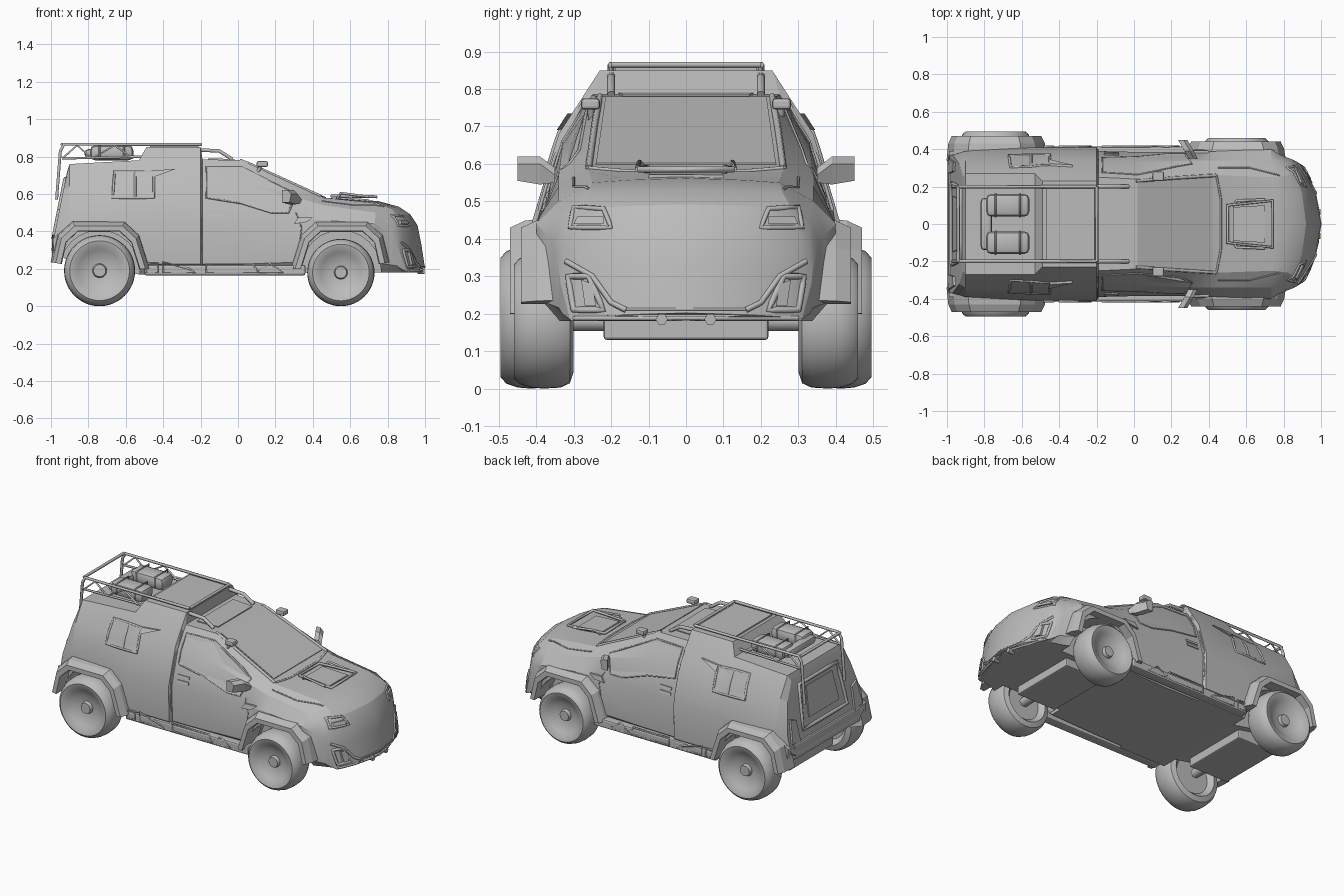
import bpy, bmesh, math
from mathutils import Vector
from mathutils.bvhtree import BVHTree

if "Cube" in bpy.data.objects:
    bpy.data.objects.remove(bpy.data.objects["Cube"], do_unlink=True)

grey = bpy.data.materials.new("body_grey")
grey.use_nodes = True
grey.diffuse_color = (.5, .5, .5, 1)
grey.node_tree.nodes["Principled BSDF"].inputs["Base Color"].default_value = (.5, .5, .5, 1)
SIDES = (("left", 1), ("right", -1))


def add_object(name, data):
    obj = bpy.data.objects.new(name, data)
    bpy.context.collection.objects.link(obj)
    if not data.materials:
        data.materials.append(grey)
    return obj


def smooth(obj, degrees):
    bpy.ops.object.select_all(action='DESELECT')
    obj.select_set(True)
    bpy.context.view_layer.objects.active = obj
    bpy.ops.object.shade_smooth_by_angle(angle=math.radians(degrees))


def from_bmesh(name, bm):
    bmesh.ops.recalc_face_normals(bm, faces=bm.faces)
    mesh = bpy.data.meshes.new(name)
    bm.to_mesh(mesh)
    bm.free()
    return add_object(name, mesh)


def baked(obj):
    graph = bpy.context.evaluated_depsgraph_get()
    return bpy.data.meshes.new_from_object(obj.evaluated_get(graph))


def loft(name, rings, closed=False, caps=True):
    """Skin a list of equal rings; closed joins the last ring to the first."""
    bm = bmesh.new()
    rows = [[bm.verts.new(p) for p in ring] for ring in rings]
    n = len(rows[0])
    pairs = list(zip(rows, rows[1:])) + ([(rows[-1], rows[0])] if closed else [])
    for a, b in pairs:
        for i in range(n if caps else n - 1):
            j = (i + 1) % n
            bm.faces.new((a[i], a[j], b[j], b[i]))
    if caps and not closed:
        bm.faces.new(rows[0])
        bm.faces.new(rows[-1])
    return from_bmesh(name, bm)


def box(name, low, high, bevel=.008, taper=1):
    bm = bmesh.new()
    low, high = Vector(low), Vector(high)
    bmesh.ops.create_cube(bm, size=1)
    for v in bm.verts:
        if v.co.z > 0:
            v.co.x *= taper
            v.co.y *= taper
        v.co = (low + high) / 2 + v.co * (high - low)
    if bevel:
        bmesh.ops.bevel(bm, geom=bm.edges[:], offset=bevel, segments=2, affect='EDGES', profile=.5)
    return from_bmesh(name, bm)


def tube(name, points, radius=.007, cyclic=False):
    curve = bpy.data.curves.new(name, 'CURVE')
    curve.dimensions = '3D'
    curve.bevel_depth = radius
    curve.bevel_resolution = 1
    curve.use_fill_caps = True
    spline = curve.splines.new('POLY')
    spline.points.add(len(points) - 1)
    for point, co in zip(spline.points, points):
        point.co = (*co, 1)
    spline.use_cyclic_u = cyclic
    helper = add_object(name + "_path", curve)
    mesh = baked(helper)
    bpy.data.objects.remove(helper)
    return add_object(name, mesh)


# Hull stations: x, roof z, roof half width, shoulder z, width, belt z, width, floor z
STATIONS = [
    (-.97, .72, .25, .62, .32, .44, .37, .30), (-.9, .76, .27, .64, .34, .46, .39, .24),
    (-.53, .78, .27, .65, .35, .45, .41, .17), (-.49, .85, .23, .68, .34, .45, .41, .17),
    (-.2, .85, .23, .68, .34, .45, .41, .17), (-.19, .785, .25, .66, .33, .45, .39, .17),
    (.02, .78, .24, .65, .33, .45, .385, .17), (.35, .63, .26, .57, .34, .46, .385, .18),
    (.46, .58, .26, .54, .34, .46, .39, .18), (.75, .55, .25, .5, .34, .44, .4, .18),
    (.86, .52, .26, .47, .33, .41, .37, .18), (.92, .48, .28, .44, .33, .38, .355, .18),
    (.96, .42, .3, .39, .33, .36, .345, .18), (.98, .32, .28, .31, .32, .28, .335, .18),
    (1, .19, .28, .188, .3, .185, .31, .18)]


def hull_ring(x, zt, wt, zm, wm, zk, wk, zb):
    crown = .012 if x > .47 else 0
    half = [(wt * .6, zt + crown * .6), (wt, zt), (wm, zm), (wk, zk),
            (wk - .005, zb + .2 * (zk - zb)), (wk - .05, zb)]
    loop = [(0, zt + crown)] + half + [(0, zb)] + [(-y, z) for y, z in reversed(half)]
    bend = min(max((x - .72) / .25, 0), 1)
    lean = .2 if x < -.95 else 0
    return [(x - bend * y * y + lean * (z - .44), y, z) for y, z in loop]


hull = loft("hull", [hull_ring(*s) for s in STATIONS])
bm = bmesh.new()
bm.from_mesh(hull.data)
tree = BVHTree.FromBMesh(bm)
bm.free()
OUT = {"left": (0, 1, 0), "right": (0, -1, 0), "nose": (1, 0, 0), "tail": (-1, 0, 0), "top": (0, 0, 1)}


def project(view, a, b):
    """Point on the hull skin seen at (a, b) from the given direction."""
    out = Vector(OUT[view])
    p = Vector((a, 0, b)) if out.y else Vector((0, a, b)) if out.x else Vector((a, b, 0))
    return tree.ray_cast(p + out * 3, -out)[0] or tree.find_nearest(p + out)[0]


def panel(name, view, outline, lift=.006):
    """Thin raised plate following the hull."""
    out = Vector(OUT[view])
    skin = [project(view, *p) for p in outline]
    return loft(name, [[p - out * .01 for p in skin], [p + out * lift for p in skin]])


def trim(name, view, outline, radius=.005, cyclic=True, steps=4):
    """Moulding laid on the hull."""
    ends = outline[1:] + (outline[:1] if cyclic else [])
    path = [project(view, *(Vector(a).lerp(Vector(b), i / steps)))
            for a, b in zip(outline, ends) for i in range(steps)]
    if not cyclic:
        path.append(project(view, *outline[-1]))
    return tube(name, path, radius, cyclic)


def lathe(name, x, z, profile, side, count=48):
    rings = [[(x + r * math.cos(t), side * y, z + r * math.sin(t)) for r, y in profile]
             for t in (math.tau * i / count for i in range(count))]
    return loft(name, rings, closed=True, caps=False)


# Wheels: hub, dished face, rounded tyre, inner wall (radius scale, inset from outer side)
WHEEL = [(.001, .025), (.17, .025), (.2, .045), (.4, .04), (.6, .02), (.74, .004), (.84, 0), (.93, .015),
         (.985, .045), (1, .08), (.985, .125), (.92, .15), (.75, .16), (.6, .13), (.001, .13)]
# Flare outline around a wheel centre, front to rear
ARCH = [(.23, .04), (.2, .17), (.13, .235), (-.12, .235), (-.19, .17), (-.24, .01)]
AXLES = (("front", .55, .18, .46, .44), ("rear", -.74, .19, .495, .47))

for end, x, r, outer, flare in AXLES:
    for side, s in SIDES:
        wheel = lathe(f"{end}_{side}_wheel", x, r, [(k * r, outer - d) for k, d in WHEEL], s)
        smooth(wheel, 40)
        # Wheel well cut from the hull
        cutter = lathe("well_cutter", x, .19, [(.001, .6), (.215, .6), (.215, .26), (.001, .26)], s, 24)
        cutter.hide_render = True
        cut = hull.modifiers.new("well", 'BOOLEAN')
        cut.operation, cut.solver, cut.object = 'DIFFERENCE', 'EXACT', cutter
        hull.data = baked(hull)
        hull.modifiers.clear()
        bpy.data.objects.remove(cutter)
        # Angular flare
        m = -1 if end == "rear" else 1
        rings = [[(x + m * a * k, s * y, .19 + b * k) for k, y in
                  ((1.14, .34), (1.1, flare - .04), (1.02, flare), (.9, flare), (.88, .3))] for a, b in ARCH]
        loft(f"{end}_{side}_fender", rings)
    tube(f"{end}_axle", [(x, -.34, r), (x, .34, r)], .03)
    box(f"{end}_skid", (x - .14, -.22, .13), (x + .14, .22, .22))
smooth(hull, 22)

# Glazing, doors, sills and side fittings
for side, s in SIDES:
    window = [(-.17, .745), (.02, .745), (.31, .6), (.27, .5), (.18, .5), (.02, .55), (-.17, .58)]
    panel(side + "_door_window", side, window, .003)
    trim(side + "_window_frame", side, window)
    trim(side + "_door_seam", side, [(-.195, .76), (-.195, .2)], .005, False)
    trim(side + "_front_door_seam", side, [(.31, .5), (.34, .42), (.31, .2)], .003, False)
    trim(side + "_windscreen_pillar", "top", [(.01, s * .23), (.2, s * .245), (.44, s * .26)], .009, False)
    rear = [(-.67, .58), (-.66, .72), (-.45, .72), (-.45, .58)]
    panel(side + "_rear_window", side, rear, .004)
    trim(side + "_rear_window_frame", side, rear, .007)
    trim(side + "_rear_window_bar", side, [(-.55, .72), (-.55, .58)], .007, False)
    panel(side + "_window_fin", side, [(-.45, .725), (-.33, .735), (-.45, .69)], .012)
    for x, z in ((-.12, .51), (-.12, .48)):
        panel(side + "_door_handle", side, [(x - .04, z), (x + .04, z), (x + .04, z + .015), (x - .04, z + .015)])
    panel(side + "_fender_vent", side, [(.3, .44), (.37, .45), (.4, .475), (.32, .475)], .012)
    box(side + "_sill", (-.5, s * .385 - .03, .165), (.36, s * .385 + .03, .22), .01)
    for shape in ([(-.17, .18), (-.17, .225), (.08, .225), (.11, .18)], [(.1, .18), (.17, .23), (.24, .18)],
                  [(-.4, .18), (-.4, .235), (-.26, .2), (-.23, .18)], [(-.49, .18), (-.48, .23), (-.43, .23), (-.43, .18)]):
        tube(side + "_sill_frame", [(x, s * .414, z) for x, z in shape], .006, True)
    # Mirror and roof spotlight
    loft(side + "_mirror", [[(x + dx, s * y, z) for x, z in ((0, lo), (.04, lo), (.05, hi - .02), (.03, hi), (0, hi))]
                            for y, dx, lo, hi in ((.35, .29, .55, .59), (.39, .27, .545, .62), (.45, .235, .555, .62))])
    box(side + "_spotlight", (.1, s * .255 - .025, .745), (.16, s * .255 + .025, .775))
    tube(side + "_spotlight_stem", [(.12, s * .255, .75), (.1, s * .25, .7)], .01)
    # Headlight and fog lamp housing
    lamp = [(s * .2, .43), (s * .31, .43), (s * .3, .485), (s * .22, .48)]
    trim(side + "_headlight_frame", "nose", lamp, .007)
    panel(side + "_headlight", "nose", [(s * .22, .44), (s * .3, .44), (s * .29, .46), (s * .22, .46)], .012)
    fog = [(s * .22, .21), (s * .3, .21), (s * .315, .3), (s * .26, .3)]
    trim(side + "_fog_frame", "nose", fog, .009)
    panel(side + "_fog_lamp", "nose", [(s * .24, .22), (s * .27, .22), (s * .28, .29), (s * .25, .28)], .012)
    trim(side + "_bumper_corner", "nose", [(s * .32, .34), (s * .25, .3), (s * .2, .23), (s * .16, .21)], .008, False)
    trim(side + "_hood_seam", "top", [(.45, s * .3), (.62, s * .3), (.78, s * .26)], .004, False)
    # Tail lamp and rear bumper end
    panel(side + "_tail_lamp", "tail", [(s * .27, .36), (s * .35, .38), (s * .33, .52), (s * .28, .5)], .012)
    loft(side + "_bumper_end", [[(x, s * y, z) for x, z in ((-.985, .3), (-.99, .36), (-.94, .4), (-.93, .27))]
                                for y in (.3, .39)])

# Windscreen, hood hatch and bumpers
panel("windscreen", "top", [(.03, -.215), (.03, .215), (.42, .24), (.42, -.24)], .004)
trim("cowl", "top", [(.44, -.26), (.465, -.13), (.465, .13), (.44, .26)], .006, False)
panel("hood_hatch", "top", [(.53, -.09), (.53, .09), (.7, .1), (.7, -.1)], .009)
tube("hood_frame", [(.5, -.1, .59), (.74, -.125, .585), (.74, .125, .585), (.5, .1, .59)], .009, True)
for s in (1, -1):
    tube("hood_prong", [(.53, s * .1, .575), (.55, s * .125, .605), (.7, s * .13, .585)], .007)
    tube("tow_eye", [(.96, s * .065, .185), (.998, s * .065, .185)], .016)
trim("bumper_lip", "nose", [(-.3, .188), (.3, .188)], .007, False, 12)
trim("bumper_crease", "nose", [(-.16, .212), (.16, .212)], .004, False, 8)
box("rear_bumper", (-.995, -.33, .27), (-.93, .33, .37), .012)

# Tailgate
gate = [(-.22, .42), (.22, .42), (.19, .68), (-.19, .68)]
trim("tailgate_frame", "tail", gate, .012)
panel("tailgate_window", "tail", [(-.15, .47), (.15, .47), (.13, .65), (-.13, .65)])

# Roof rack
for side, s in SIDES:
    y = s * .2
    tube(side + "_rack_rail", [(-.97, y, .57), (-.95, y, .83), (-.93, y, .865), (-.2, y, .865)], .009)
    tube(side + "_rack_lower_rail", [(-.94, y, .79), (-.5, y, .8)], .007)
    tube(side + "_rack_braces", [(-.94, y, .79), (-.86, y, .86), (-.78, y, .79), (-.66, y, .86), (-.56, y, .79)], .006)
    tube(side + "_front_roof_bar", [(-.2, y, .835), (-.1, y, .83), (-.03, y, .785)], .011)
for x in (-.94, -.2):
    tube("rack_crossbar", [(x, -.2, .865), (x, .2, .865)], .009)
panel("roof_panel", "top", [(-.47, -.19), (-.47, .19), (-.21, .19), (-.21, -.19)], .009)
panel("roof_hatch", "top", [(-.16, -.18), (-.16, .18), (-.02, .17), (-.02, -.17)])

# Roof cargo
for side, s in SIDES:
    smooth(box(side + "_cargo_pod", (-.79, s * .1 - .06, .78), (-.56, s * .1 + .06, .86), .025), 40)
    for x in (-.74, -.61):
        tube(side + "_pod_strap", [(x, s * .1 - .062, .8), (x, s * .1 - .062, .862),
                                   (x, s * .1 + .062, .862), (x, s * .1 + .062, .8)], .005)
smooth(box("cargo_link", (-.82, -.14, .79), (-.76, .14, .84), .02), 40)
